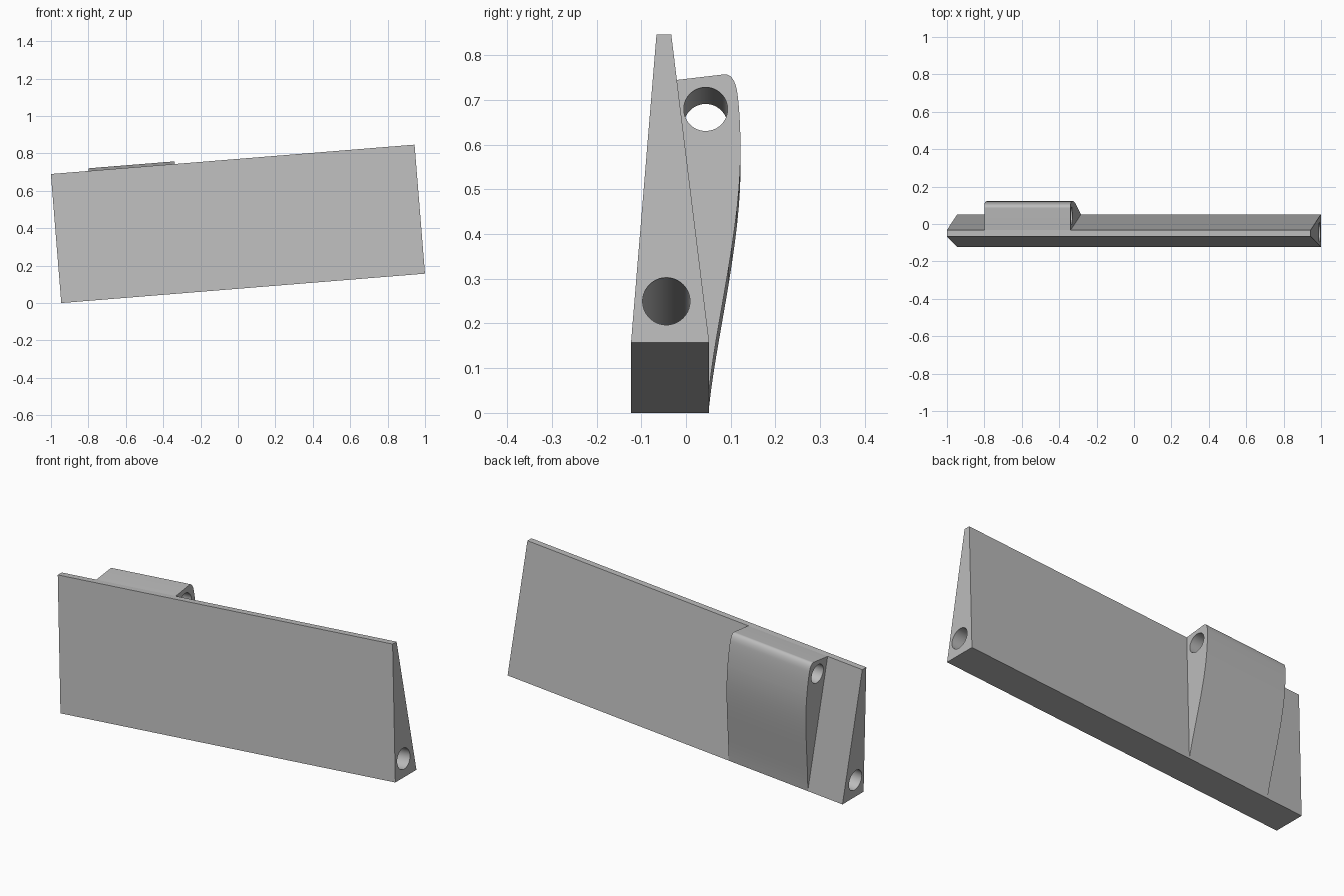
import bpy
import math
from mathutils import Matrix, Vector
from mathutils.geometry import interpolate_bezier

if "Cube" in bpy.data.objects:
    bpy.data.objects.remove(bpy.data.objects["Cube"], do_unlink=True)

grey = bpy.data.materials.new("plain grey")
grey.use_nodes = True
grey.diffuse_color = (0.5, 0.5, 0.5, 1)
grey.node_tree.nodes["Principled BSDF"].inputs["Base Color"].default_value = grey.diffuse_color

# Whole model leans: long axis rises toward +x
TILT = math.atan2(0.157, 1.945)
ALONG = Vector((math.cos(TILT), 0, math.sin(TILT)))
UP = Vector((-math.sin(TILT), 0, math.cos(TILT)))
ACROSS = Vector((0, 1, 0))
CORNER = Vector((-0.945, 0, 0))


def ring(center, radius, count=64):
    return [(center[0] + radius * math.cos(2 * math.pi * i / count),
             center[1] + radius * math.sin(2 * math.pi * i / count)) for i in range(count)]


def bored_prism(name, outline, hole, start, end):
    """Extrude a (depth, height) outline with a through hole along the long axis."""
    curve = bpy.data.curves.new(name, "CURVE")
    curve.dimensions = "2D"
    curve.fill_mode = "BOTH"
    curve.extrude = (end - start) / 2
    for points in (outline, hole):
        spline = curve.splines.new("POLY")
        spline.points.add(len(points) - 1)
        for point, (depth, height) in zip(spline.points, points):
            point.co = (depth, height, 0, 1)
        spline.use_cyclic_u = True
    obj = bpy.data.objects.new(name, curve)
    bpy.context.collection.objects.link(obj)
    frame = Matrix((ACROSS, UP, ALONG)).transposed().to_4x4()
    frame.translation = CORNER + ALONG * (start + end) / 2
    obj.matrix_world = frame
    bpy.ops.object.select_all(action="DESELECT")
    obj.select_set(True)
    bpy.context.view_layer.objects.active = obj
    bpy.ops.object.convert(target="MESH")
    obj = bpy.context.object
    # Weld caps to walls so the solid is closed
    bpy.ops.object.mode_set(mode="EDIT")
    bpy.ops.mesh.select_all(action="SELECT")
    bpy.ops.mesh.remove_doubles(threshold=0.00005)
    bpy.ops.mesh.normals_make_consistent(inside=False)
    bpy.ops.object.mode_set(mode="OBJECT")
    bpy.ops.object.shade_smooth_by_angle(angle=math.radians(30))
    obj.data.materials.clear()
    obj.data.materials.append(grey)
    return obj


# Long tapered plate with a bore near its thick lower edge
plate = [(-0.123, 0), (0.052, 0), (-0.033, 0.692), (-0.066, 0.692)]
bored_prism("tapered_plate", plate, ring((-0.044, 0.093), 0.053), 0, 1.951)

# Curved lug on the back: swept lower flank, upper flank, rounded shoulder
flank = [
    [(0.052, 0), (0.066, 0.14), (0.122, 0.36), (0.122, 0.53)],
    [(0.122, 0.53), (0.122, 0.58), (0.12, 0.63), (0.114, 0.67)],
    [(0.114, 0.67), (0.11, 0.692), (0.1, 0.708), (0.085, 0.706)],
]
lug = [flank[0][0]]
for segment in flank:
    steps = interpolate_bezier(*[Vector(p) for p in segment], 14)
    lug += [tuple(p[:2]) for p in steps[1:]]
lug.append((-0.033, 0.692))
bored_prism("back_lug", lug, ring((0.044, 0.628), 0.049), 0.202, 0.664)
